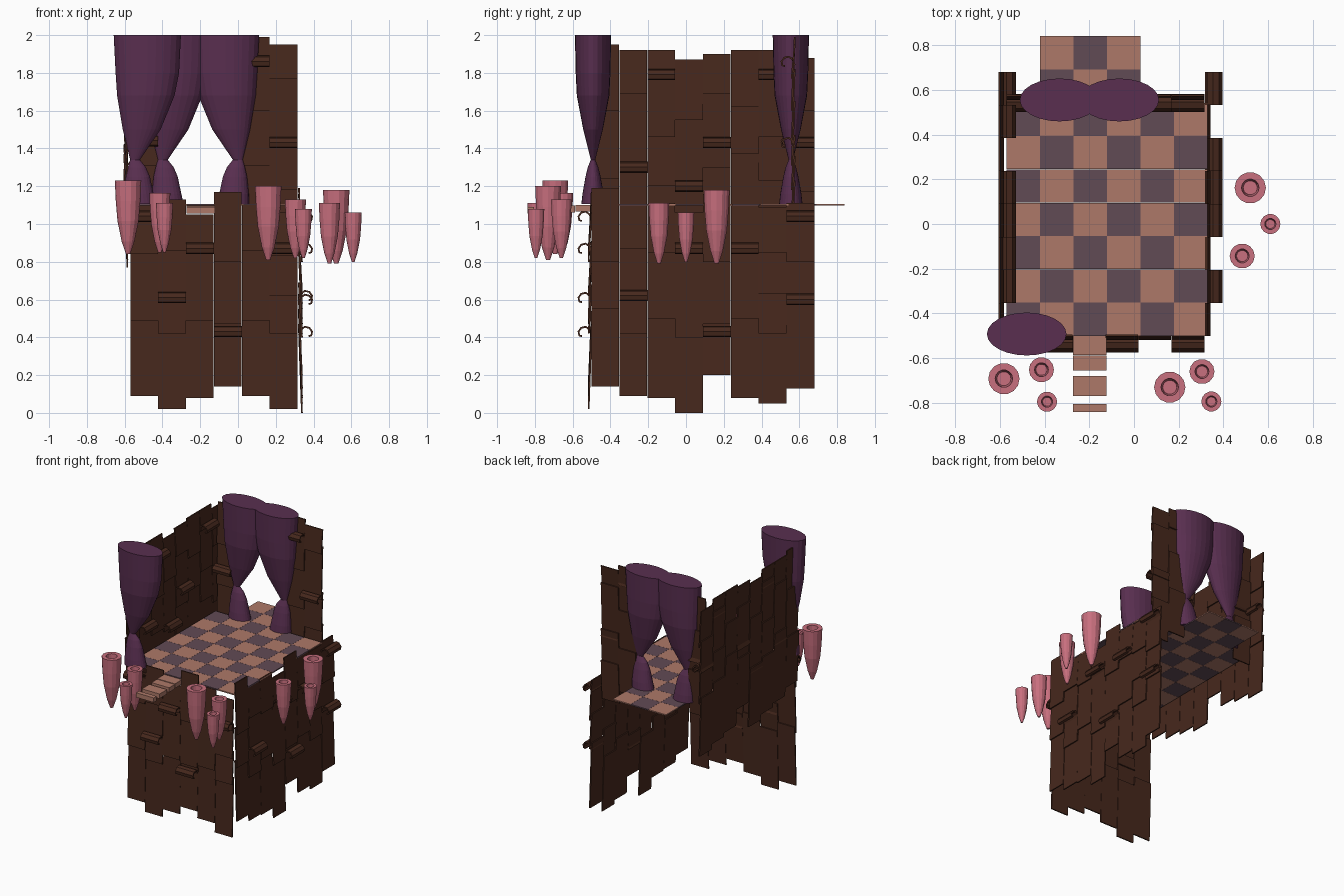
import bpy, bmesh, math
from mathutils import Vector


def mat(name, r, g, b):
    m = bpy.data.materials.new(name)
    m.diffuse_color = (r, g, b, 1)
    return m


WOOD = mat("dark_wood", 0.062, 0.021, 0.012)
CLOTH = mat("purple_cloth", 0.10, 0.028, 0.08)
PINK = mat("pink_glaze", 0.58, 0.16, 0.21)
TAN = mat("tan_tile", 0.42, 0.19, 0.14)
MAUVE = mat("mauve_tile", 0.12, 0.07, 0.09)


def finish(name, bm, material):
    bmesh.ops.recalc_face_normals(bm, faces=bm.faces[:])
    me = bpy.data.meshes.new(name)
    bm.to_mesh(me)
    bm.free()
    me.materials.append(material)
    ob = bpy.data.objects.new(name, me)
    bpy.context.collection.objects.link(ob)
    return ob


def loft(bm, rings, caps=True):
    """Skin a list of equal-length point rings."""
    vs = [[bm.verts.new(p) for p in r] for r in rings]
    n = len(vs[0])
    for a, b in zip(vs, vs[1:]):
        for i in range(n):
            bm.faces.new((a[i], a[(i + 1) % n], b[(i + 1) % n], b[i]))
    if caps:
        bm.faces.new(vs[0][::-1])
        bm.faces.new(vs[-1])


def box(bm, x0, x1, y0, y1, z0, z1):
    loft(bm, [[(x0, y0, z), (x1, y0, z), (x1, y1, z), (x0, y1, z)] for z in (z0, z1)])


# --- Shingled walls: columns of overlapping boards, tilted out at the bottom ---
HOOK = [(0.004, -0.02), (0.016, 0.012), (0.036, 0.026), (0.060, 0.020),
        (0.074, 0.0), (0.070, -0.020), (0.056, -0.024)]


def wall(name, place, start, columns, curls, w=0.1475):
    bm = bmesh.new()
    for c, breaks in columns.items():
        u0, u1 = start + c * w, start + (c + 1) * w - 0.001
        for k, (z0, z1) in enumerate(zip(breaks, breaks[1:])):
            if k < len(breaks) - 2:
                z1 += 0.05
            rings = []
            for z, o in ((z0, 0.016), (z1, 0.0)):
                rings.append([place(u0, o, z), place(u1, o, z),
                              place(u1, o + 0.009, z), place(u0, o + 0.009, z)])
            loft(bm, rings)
    # curled bark strips
    for c, z in curls:
        u0, u1 = start + c * w, start + (c + 1) * w
        rings = []
        for i, p in enumerate(HOOK):
            t = Vector(HOOK[min(i + 1, len(HOOK) - 1)]) - Vector(HOOK[max(i - 1, 0)])
            n = Vector((-t.y, t.x)).normalized() * 0.005
            a, b = Vector(p) + n, Vector(p) - n
            rings.append([place(u0, a.x, z + a.y), place(u1, a.x, z + a.y),
                          place(u1, b.x, z + b.y), place(u0, b.x, z + b.y)])
        loft(bm, rings)
    return finish(name, bm, WOOD)


wall("front_wall", lambda u, o, z: (u, -0.495 - o, z), -0.57,
     {0: (0.09, 0.49, 0.84, 1.07), 1: (0.02, 0.42, 0.63, 0.86, 1.13),
      2: (0.08, 0.49, 0.85, 1.05), 3: (0.14, 0.47, 0.80, 1.17),
      4: (0.09, 0.49, 0.86, 1.10), 5: (0.02, 0.42, 0.62, 0.83, 1.06)},
     [(0, 1.04), (1, 0.61), (2, 0.87), (3, 0.43), (5, 0.87)])

wall("right_wall", lambda u, o, z: (0.318 + o, u, z), -0.5,
     {0: (0.14, 0.55, 0.80, 1.19), 1: (0.09, 0.42, 0.64, 0.87, 1.10),
      2: (0.08, 0.50, 0.85, 1.11), 3: (0.0, 0.40, 0.87, 1.06),
      4: (0.20, 0.47, 0.80, 1.16), 5: (0.08, 0.50, 0.86, 1.10),
      6: (0.05, 0.42, 0.63, 0.85, 1.09), 7: (0.13, 0.58, 0.80, 1.11)},
     [(1, 0.62), (3, 0.87), (4, 0.43), (5, 0.87), (7, 1.04), (7, 0.60)])

wall("left_wall", lambda u, o, z: (-0.606 + o, u, z), -0.5,
     {0: (0.90, 1.24, 1.60, 1.95), 1: (0.84, 1.32, 1.69, 1.92),
      2: (0.81, 1.20, 1.46, 1.77, 1.92), 3: (0.77, 1.17, 1.55, 1.87),
      4: (0.96, 1.30, 1.69, 1.90), 5: (0.84, 1.37, 1.62, 1.92),
      6: (0.81, 1.23, 1.46, 1.77, 1.92), 7: (0.77, 1.17, 1.60, 1.88)},
     [(1, 1.30), (2, 1.79), (3, 1.20), (4, 1.43), (6, 1.79), (7, 1.43)])

wall("back_wall", lambda u, o, z: (u, 0.58 - o, z), -0.57,
     {0: (1.02, 1.31, 1.62, 1.93), 4: (1.02, 1.31, 1.60, 1.99),
      5: (0.93, 1.18, 1.42, 1.77, 1.95)},
     [(0, 1.44), (4, 1.86), (5, 1.43)])

# --- Checkerboard floor with a doorstep strip at the back ---
floors = {0: bmesh.new(), 1: bmesh.new()}
for j in range(9):
    for i in range(6):
        if j > 6 and i not in (1, 2, 3):
            continue
        x, y = -0.57 + i * 0.15, -0.5 + j * 0.149
        box(floors[(i + j) % 2], x, x + 0.149, y, y + 0.148, 1.098, 1.107)
finish("mauve_floor_tiles", floors[0], MAUVE)
finish("tan_floor_tiles", floors[1], TAN)

# --- Slatted gangway at the front ---
bm = bmesh.new()
for y0, y1, z in ((-0.585, -0.49, 1.065), (-0.655, -0.588, 1.062),
                  (-0.77, -0.68, 1.058), (-0.84, -0.805, 1.055)):
    box(bm, -0.272, -0.123, y0, y1, z, z + 0.035)
finish("front_gangway_slats", bm, TAN)


# --- Tied curtains: elliptical rings, (z, sideways shift, x radius, y radius) ---
def curtain(name, cx, cy, side):
    prof = [(1.105, -0.04, 0.085, 0.062), (1.16, -0.045, 0.078, 0.056),
            (1.25, -0.05, 0.064, 0.040), (1.30, -0.055, 0.048, 0.028),
            (1.34, -0.065, 0.026, 0.012), (1.50, -0.03, 0.10, 0.052),
            (1.68, -0.008, 0.152, 0.086), (1.80, 0.0, 0.168, 0.092),
            (2.0, 0.0, 0.178, 0.096)]
    n = 24
    rings = []
    for z, s, rx, ry in prof:
        rings.append([(cx + side * s + rx * math.cos(2 * math.pi * i / n),
                       cy + ry * math.sin(2 * math.pi * i / n), z) for i in range(n)])
    bm = bmesh.new()
    loft(bm, rings)
    finish(name, bm, CLOTH)


curtain("front_curtain", -0.48, -0.492, 1)
curtain("back_left_curtain", -0.333, 0.555, 1)
curtain("back_right_curtain", -0.066, 0.555, -1)


# --- Hollow tapered pots hanging in groups of three ---
def pot(name, x, y, r, z0, z1):
    h = z1 - z0
    prof = [(0.16, 0), (0.48, 0.17), (0.80, 0.45), (0.93, 0.72), (1, 1),
            (0.56, 1), (0.45, 0.72)]
    n = 14
    rings = [[(x + r * k * math.cos(2 * math.pi * i / n),
               y + r * k * math.sin(2 * math.pi * i / n), z0 + t * h)
              for i in range(n)] for k, t in prof]
    bm = bmesh.new()
    loft(bm, rings)
    finish(name, bm, PINK)


pots = {
    "front_left": [(-0.582, -0.692, 0.070, 0.84, 1.23), (-0.414, -0.652, 0.056, 0.85, 1.165),
                   (-0.389, -0.795, 0.045, 0.85, 1.11)],
    "front_right": [(0.160, -0.730, 0.070, 0.81, 1.20), (0.304, -0.660, 0.056, 0.82, 1.13),
                    (0.346, -0.794, 0.045, 0.82, 1.08)],
    "right": [(0.520, 0.162, 0.070, 0.79, 1.18), (0.610, 0.0, 0.045, 0.80, 1.06),
              (0.484, -0.143, 0.056, 0.79, 1.11)],
}
for group, items in pots.items():
    for size, args in zip(("large", "medium", "small"), items):
        pot(group + "_" + size + "_pot", *args)
